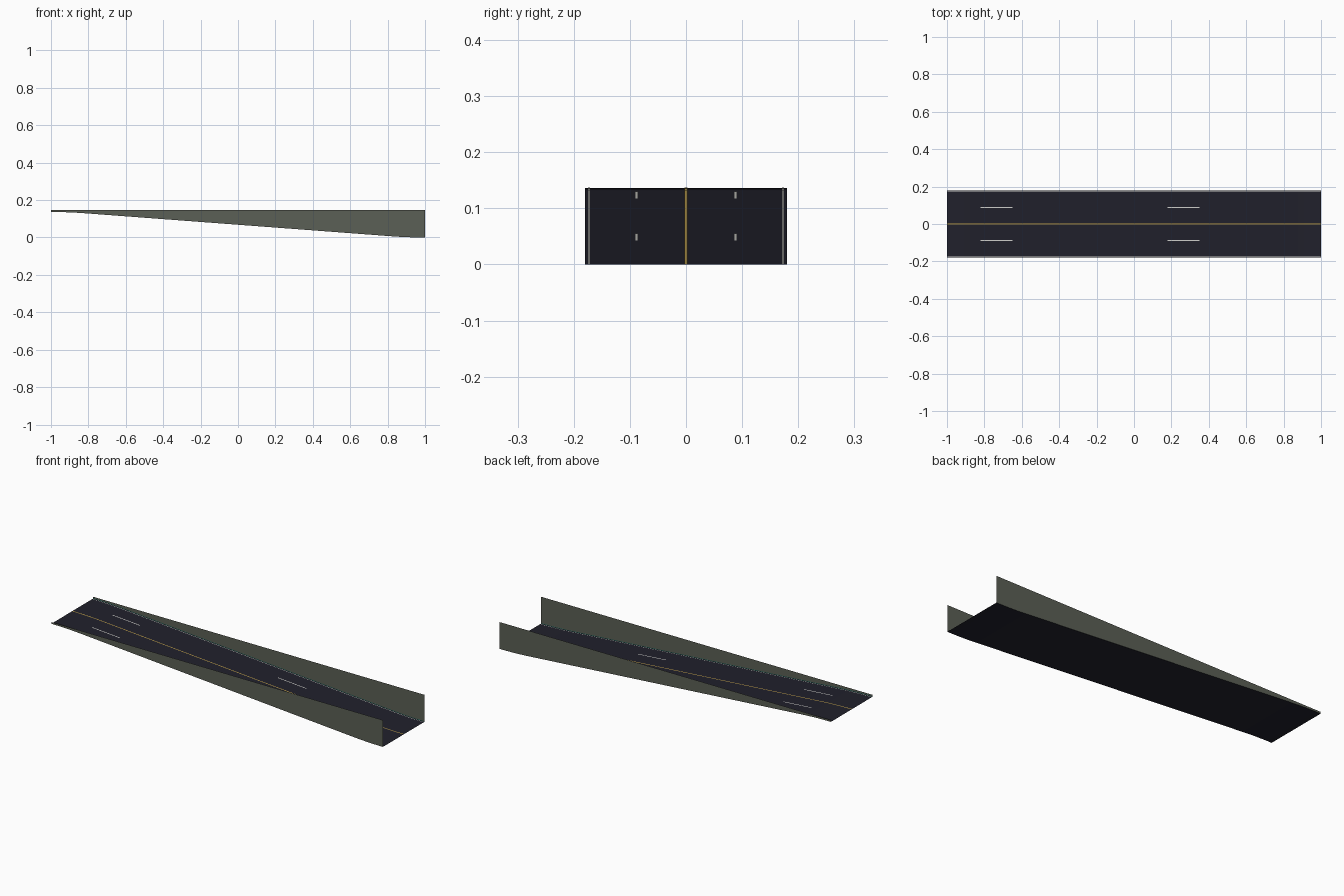
import bpy

cube = bpy.data.objects.get("Cube")
if cube:
    bpy.data.objects.remove(cube, do_unlink=True)

EASE, SLOPE, MID = 0.18, 0.075, 0.068
HALF_WIDTH, WALL_TOP = 0.18, 0.146
LIFT = 0.0006


def material(name, r, g, b):
    m = bpy.data.materials.new(name)
    m.use_nodes = True
    m.diffuse_color = (r, g, b, 1)
    m.node_tree.nodes["Principled BSDF"].inputs["Base Color"].default_value = (r, g, b, 1)
    return m


asphalt = material("dark asphalt", 0.015, 0.015, 0.025)
concrete = material("green grey concrete", 0.105, 0.115, 0.092)
yellow = material("yellow paint", 0.55, 0.37, 0.07)
white = material("white paint", 0.65, 0.65, 0.62)
teal = material("teal strip", 0.05, 0.33, 0.27)


def height(x):
    """Straight ramp with a parabolic easing at each end."""
    bend = max(0, abs(x) - (1 - EASE))
    drop = SLOPE * (abs(x) - bend * bend / (2 * EASE))
    return MID - drop if x > 0 else MID + drop


def stations(x0, x1):
    eased = [1 - EASE * i / 6 for i in range(7)]
    inner = [s * x for x in eased for s in (-1, 1) if x0 < s * x < x1]
    return [x0] + sorted(inner) + [x1]


def ribbon(name, mat, edge_a, edge_b, x0=-1, x1=1):
    """Sheet between two edges, each a function of x giving (y, z)."""
    xs = stations(x0, x1)
    verts = [(x, *edge(x)) for x in xs for edge in (edge_a, edge_b)]
    faces = [(2 * i, 2 * i + 2, 2 * i + 3, 2 * i + 1) for i in range(len(xs) - 1)]
    mesh = bpy.data.meshes.new(name)
    mesh.from_pydata(verts, [], faces)
    mesh.materials.append(mat)
    obj = bpy.data.objects.new(name, mesh)
    bpy.context.collection.objects.link(obj)
    return obj


def flat_strip(name, mat, y, width, lift=LIFT, x0=-1, x1=1):
    return ribbon(name, mat,
                  lambda x: (y - width / 2, height(x) + lift),
                  lambda x: (y + width / 2, height(x) + lift), x0, x1)


# Road deck and centre line
flat_strip("road_deck", asphalt, 0, 2 * HALF_WIDTH, 0)
flat_strip("centre_line", yellow, 0, 0.005)

for side, s in (("left", 1), ("right", -1)):
    # Retaining wall, level along the top; faces turn inward
    y = s * HALF_WIDTH
    base = lambda x: (y, height(x))
    top = lambda x: (y, WALL_TOP)
    edges = (base, top) if s > 0 else (top, base)
    ribbon(side + "_wall", concrete, *edges)

    # Thin strip along the inner foot of the wall
    yi = s * (HALF_WIDTH - 0.0006)
    low = lambda x: (yi, height(x))
    high = lambda x: (yi, height(x) + 0.003)
    edges = (low, high) if s > 0 else (high, low)
    ribbon(side + "_wall_foot_strip", teal, *edges)

    # Edge line and lane dashes
    flat_strip(side + "_edge_line", white, s * 0.173, 0.003)
    for i, start in enumerate((-0.82, 0.18)):
        flat_strip(f"{side}_lane_dash_{i + 1}", white, s * 0.088, 0.005,
                   x0=start, x1=start + 0.17)
